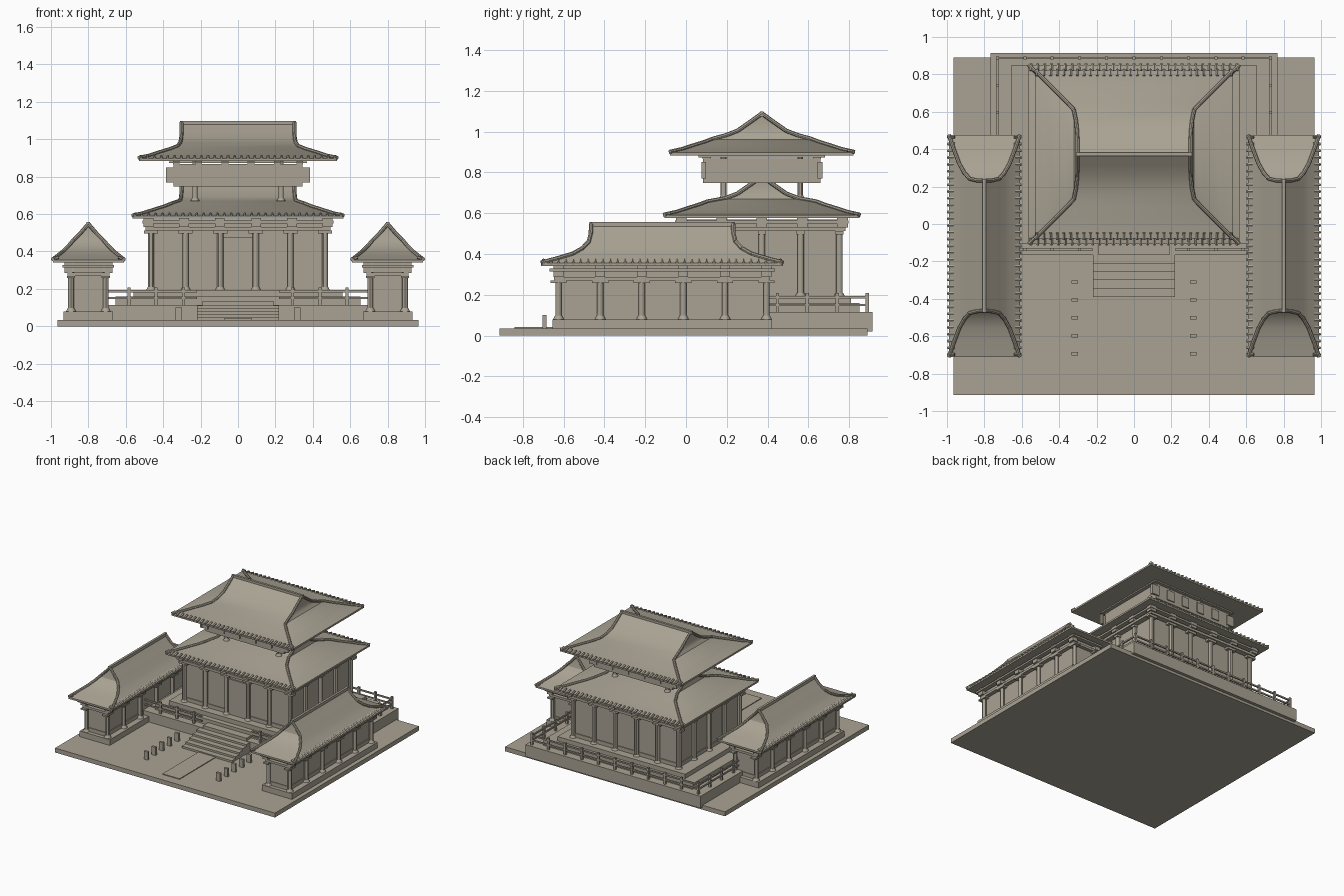
import bpy, bmesh, math
from mathutils import Vector, Matrix

if "Cube" in bpy.data.objects:
    bpy.data.objects.remove(bpy.data.objects["Cube"])

stone = bpy.data.materials.new("warm grey stone")
stone.diffuse_color = (0.40, 0.365, 0.295, 1)
stone.use_nodes = True
stone.node_tree.nodes["Principled BSDF"].inputs["Base Color"].default_value = stone.diffuse_color


def finish(bm, name, smooth=False):
    bmesh.ops.recalc_face_normals(bm, faces=bm.faces)
    me = bpy.data.meshes.new(name)
    bm.to_mesh(me)
    bm.free()
    me.materials.append(stone)
    ob = bpy.data.objects.new(name, me)
    bpy.context.collection.objects.link(ob)
    if smooth:
        bpy.ops.object.select_all(action='DESELECT')
        ob.select_set(True)
        bpy.context.view_layer.objects.active = ob
        bpy.ops.object.shade_smooth_by_angle(angle=math.radians(30))
    return ob


def add_box(bm, x0, x1, y0, y1, z0, z1):
    m = Matrix.Translation(((x0 + x1) / 2, (y0 + y1) / 2, (z0 + z1) / 2))
    bmesh.ops.create_cube(bm, size=1, matrix=m @ Matrix.Diagonal((x1 - x0, y1 - y0, z1 - z0, 1)))


def boxes(name, items):
    bm = bmesh.new()
    for b in items:
        add_box(bm, *b)
    return finish(bm, name)


def block(cx, cy, hx, hy, z0, z1):
    return (cx - hx, cx + hx, cy - hy, cy + hy, z0, z1)


def add_tube(bm, a, b, r, seg=8):
    a, b = Vector(a), Vector(b)
    rot = (b - a).to_track_quat('Z', 'Y').to_matrix().to_4x4()
    bmesh.ops.create_cone(bm, cap_ends=True, segments=seg, radius1=r, radius2=r,
                          depth=(b - a).length, matrix=Matrix.Translation((a + b) / 2) @ rot)


def frame_ring(cx, cy, hx, hy, w, z0, z1):
    """Four beams around a rectangle; hx and hy are the outer half sizes."""
    return ([block(cx, cy + s * (hy - w), hx, w, z0, z1) for s in (-1, 1)] +
            [block(cx + s * (hx - w), cy, w, hy - 2 * w, z0, z1) for s in (-1, 1)])


def columns(name, places, z0, z1, r):
    """Round shafts on flared feet."""
    bm = bmesh.new()
    for x, y in places:
        add_tube(bm, (x, y, z0), (x, y, z1), r, 12)
        m = Matrix.Translation((x, y, z0 + r * 0.6))
        bmesh.ops.create_cone(bm, cap_ends=True, segments=12, radius1=r * 1.7,
                              radius2=r * 1.1, depth=r * 1.2, matrix=m)
    return finish(bm, name, True)


def roof(name, cx, cy, rings, long_axis):
    """Curved hipped roof lofted from rectangles, with ridge rolls and eave tiles."""
    bm = bmesh.new()
    hx, hy, z = rings[0]
    signs = ((-1, -1), (1, -1), (1, 1), (-1, 1))
    loops = []
    for a, b, c in [(hx, hy, z - 0.014)] + rings:
        loops.append([bm.verts.new((cx + i * a, cy + j * b, c)) for i, j in signs])
    for lo, up in zip(loops, loops[1:]):
        for k in range(4):
            bm.faces.new((lo[k], lo[(k + 1) % 4], up[(k + 1) % 4], up[k]))
    bm.faces.new(loops[0])
    bmesh.ops.remove_doubles(bm, verts=bm.verts, dist=1e-5)
    finish(bm, name, True)

    # hip rolls and top ridge
    bm = bmesh.new()
    for i, j in signs:
        pts = [(cx + i * a, cy + j * b, c + 0.003) for a, b, c in rings]
        for p, q in zip(pts, pts[1:]):
            add_tube(bm, p, q, 0.0105)
    a, b, c = rings[-1]
    add_box(bm, *block(cx, cy, a + 0.009, b + 0.009, c - 0.012, c + 0.012))
    finish(bm, name + "_ridges", True)

    # round tile ends along both long eaves
    bm = bmesh.new()
    half, off = (hx, hy) if long_axis == 'x' else (hy, hx)
    n = round(2 * half / 0.037)
    for k in range(n + 1):
        t = (k / n * 2 - 1) * (half - 0.012)
        for s in (-1, 1):
            u, v = s * (off + 0.006), s * (off - 0.03)
            p, q = (cx + t, cy + u, z), (cx + t, cy + v, z + 0.011)
            if long_axis == 'y':
                p, q = (cx + u, cy + t, z), (cx + v, cy + t, z + 0.015)
            add_tube(bm, p, q, 0.0085, 6)
    finish(bm, name + "_eave_tiles")


# Ground and terraces
boxes("ground_slab", [(-.965, .965, -.915, .89, 0, .035)])
boxes("terrace_lower", [(-.768, .768, -.165, .915, .02, .115)])
boxes("terrace_middle", [(-.655, .655, -.105, .85, .11, .16)])
boxes("terrace_upper", [(-.56, .56, -.065, .81, .15, .195)])

# Entrance stairs, landing and path
n = 5
boxes("stairs", [(-.22, .22, -.39 + k * .045, -.16, .03, .035 + (k + 1) * .015) for k in range(n)])
boxes("landing", [(-.19, .19, -.165, -.1, .11, .135)])
boxes("path", [(-.075, .075, -.84, -.38, .03, .041)])
boxes("marker_stones", [block(s * .317, -.31 - k * .096, .017, .009, .03, .1)
                        for s in (-1, 1) for k in range(5)])

# Terrace railing, open at the stairs
posts, rails = [], []
for k in range(-5, 6):
    posts.append(block(k * .146, .888, .008, .008, .11, .208))
    if abs(k) > 1:
        posts.append(block(k * .146, -.137, .008, .008, .11, .208))
for s in (-1, 1):
    for k in range(1, 7):
        posts.append(block(s * .73, -.137 + k * .1464, .008, .008, .11, .208))
for z in (.145, .182):
    rails.append((-.73, .73, .883, .893, z, z + .011))
    for s in (-1, 1):
        rails.append(block(s * .73, .3755, .005, .5125, z, z + .011))
        rails.append(block(s * .475, -.137, .255, .005, z, z + .011))
boxes("railing_posts", posts)
boxes("railing_rails", rails)

# Main hall: body, columns, beams and brackets
CY = .372
col_x = [-.465, -.28, -.095, .095, .28, .465]
col_y = [-.008, .182, .372, .562, .752]
places = [(x, y) for x in col_x for y in (col_y[0], col_y[-1])]
places += [(s * .465, y) for s in (-1, 1) for y in col_y[1:-1]]
boxes("hall_walls", [block(0, CY, .453, .368, .19, .57)])
boxes("hall_wall_rails", frame_ring(0, CY, .46, .375, .01, .19, .225))
boxes("hall_door", [(-.08, .08, -.007, .01, .19, .475)])
columns("hall_columns", places, .19, .52, .0165)
boxes("hall_column_caps", [block(x, y, .038 if abs(y - CY) > .3 else .02, .02, .495, .512)
                           for x, y in places])
boxes("hall_beams", frame_ring(0, CY, .495, .41, .022, .512, .532)
      + frame_ring(0, CY, .51, .425, .02, .55, .565))
boxes("hall_brackets", [block(x * 1.03, CY + (y - CY) * 1.04, .026, .026, .53, .585)
                        for x, y in places])

# Both main roofs share one curve; the lower is a little wider
curve = [(.53, .45, .0), (.475, .395, .012), (.42, .34, .03), (.365, .285, .047),
         (.322, .24, .064), (.31, .18, .08), (.304, .12, .103), (.302, .06, .145), (.302, 0, .188)]
roof("lower_roof", 0, CY, [(a + .033 * (a > .315), b + .028 * (b > .2), c + .59)
                           for a, b, c in curve], 'x')
roof("upper_roof", 0, CY, [(a, b, c + .898) for a, b, c in curve], 'x')

# Upper storey with square panels
boxes("upper_storey", [block(0, CY, .345, .288, .748, .868)])
boxes("upper_panels", [block(x, CY + s * .29, .032, .006, .77, .85)
                       for s in (-1, 1) for x in (-.352, -.21, -.07, .07, .21, .352)]
      + [block(s * .378, CY + t * .285, .007, .012, .77, .85) for s in (-1, 1) for t in (-1, 1)])
columns("upper_columns", [(i * .23, CY + j * .188) for i in (-1, 1) for j in (-1, 1)],
        .67, .90, .014)
boxes("upper_brackets", [block(i * x, CY + j * .27, .018, .02, .865, .89)
                         for i in (-1, 1) for j in (-1, 1) for x in (.07, .21, .33)]
      + frame_ring(0, CY, .37, .31, .015, .872, .882))

# Two matching side halls
SY = -.117
side_curve = [(.19, .593, .355), (.165, .52, .374), (.135, .44, .398), (.108, .392, .425),
              (.08, .36, .458), (.04, .35, .498), (0, .348, .545)]
side_y = [-.625 + k * .204 for k in range(6)]
for side, cx in (("left", -.8), ("right", .8)):
    spots = [(cx + s * .093, y) for s in (-1, 1) for y in side_y]
    boxes(side + "_hall_base", [block(cx, SY, .132, .537, .03, .08)])
    boxes(side + "_hall_walls", [block(cx, SY, .08, .502, .08, .34)])
    boxes(side + "_hall_wall_rails", frame_ring(cx, SY, .086, .507, .008, .08, .11))
    columns(side + "_hall_columns", spots, .08, .29, .0155)
    boxes(side + "_hall_caps", [block(x, y, .022, .04, .258, .27) for x, y in spots])
    boxes(side + "_hall_beams", frame_ring(cx, SY, .112, .53, .016, .27, .288)
          + frame_ring(cx, SY, .138, .553, .018, .314, .328))
    boxes(side + "_hall_brackets", [block(cx + (x - cx) * 1.15, y, .022, .024, .286, .345)
                                    for x, y in spots])
    roof(side + "_hall_roof", cx, SY, side_curve, 'y')
